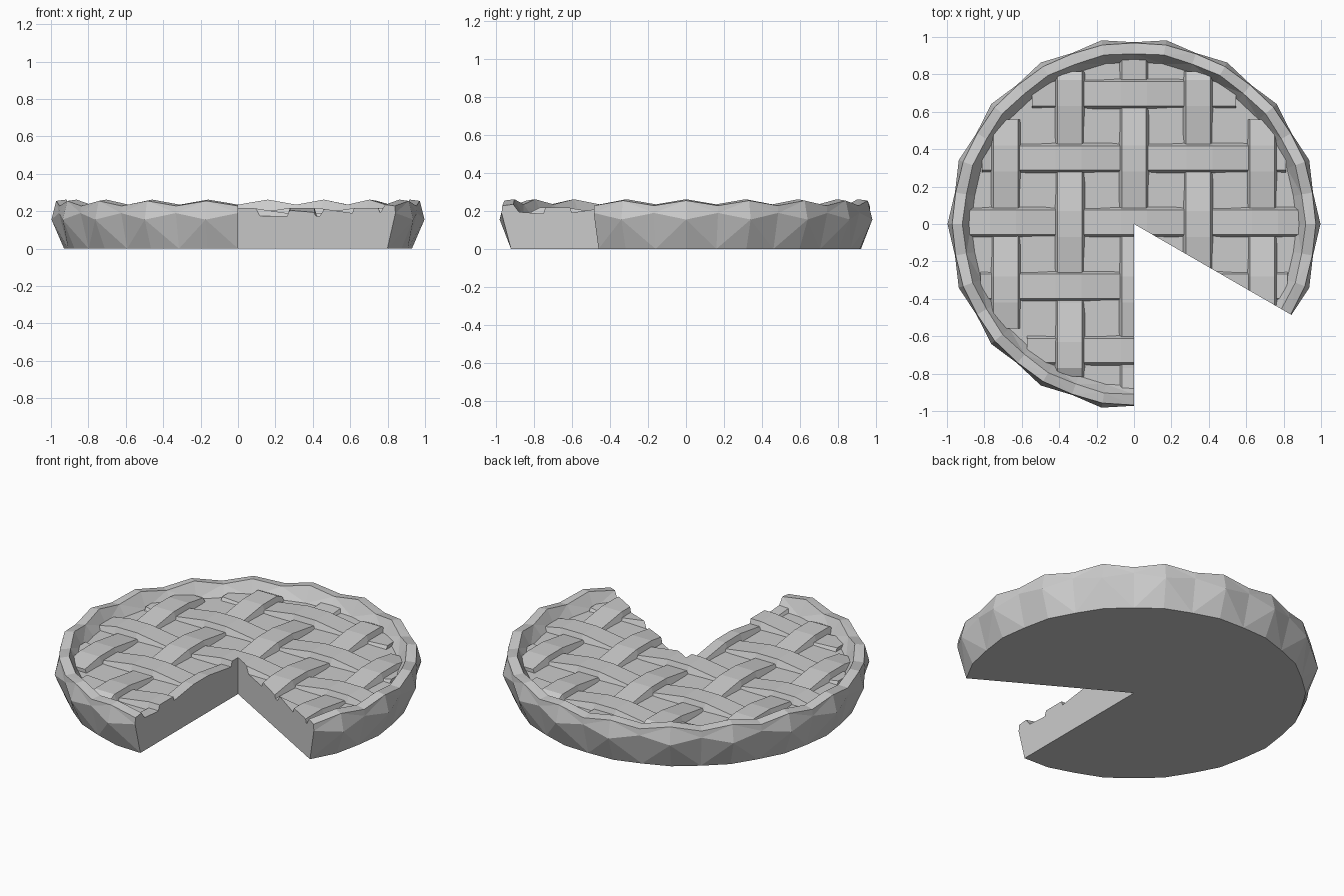
import bpy, bmesh
from math import sin, cos, radians, sqrt

cube = bpy.data.objects.get("Cube")
if cube:
    bpy.data.objects.remove(cube, do_unlink=True)

# Single baked-pastry grey
pastry = bpy.data.materials.new("pastry_grey")
pastry.use_nodes = True
GREY = (0.6, 0.6, 0.6, 1)
pastry.diffuse_color = GREY
pastry.node_tree.nodes["Principled BSDF"].inputs["Base Color"].default_value = GREY


def make_object(name, bm):
    bmesh.ops.recalc_face_normals(bm, faces=bm.faces)
    mesh = bpy.data.meshes.new(name)
    bm.to_mesh(mesh)
    bm.free()
    mesh.materials.append(pastry)
    obj = bpy.data.objects.new(name, mesh)
    bpy.context.collection.objects.link(obj)
    return obj


def polar(r, degrees, z):
    # Angle runs from the front round by the right-hand side
    t = radians(degrees)
    return (-r * sin(t), -r * cos(t), z)


# Crust and filling: a crimped profile swept round, leaving one slice open
STEP, COUNT = 10, 30
FILL_Z = 0.175
VALLEY = [(0.922, 0), (0.972, 0.19), (0.968, 0.228), (0.91, 0.235), (0.865, FILL_Z)]
PEAK = [(0.93, 0), (0.997, 0.155), (0.972, 0.255), (0.918, 0.262), (0.87, FILL_Z)]

bm = bmesh.new()
columns = [[bm.verts.new(polar(r, k * STEP, z)) for r, z in (PEAK if k % 2 else VALLEY)]
           for k in range(COUNT + 1)]
base_centre = bm.verts.new((0, 0, 0))
fill_centre = bm.verts.new((0, 0, FILL_Z))
for k in range(COUNT):
    a, b = columns[k], columns[k + 1]
    if k % 2:
        a, b = b, a
    # Lower wall folds into triangles, with the ridge at the crimp peaks
    bm.faces.new((a[0], b[0], b[1]))
    bm.faces.new((a[0], b[1], a[1]))
    for i in range(1, 4):
        bm.faces.new((a[i], b[i], b[i + 1]))
        bm.faces.new((a[i], b[i + 1], a[i + 1]))
    bm.faces.new((a[4], b[4], fill_centre))
    bm.faces.new((a[0], b[0], base_centre))
for end in (columns[0], columns[-1]):
    bm.faces.new(end + [fill_centre, base_centre])
make_object("pie_crust", bm)

# Wedge that trims the lattice to the open slice
bm = bmesh.new()
outline = [(0, 0), polar(2, 0, 0)[:2], polar(2, 300, 0)[:2]]
low = [bm.verts.new((x, y, -1)) for x, y in outline]
high = [bm.verts.new((x, y, 1)) for x, y in outline]
bm.faces.new(low)
bm.faces.new(high)
for i in range(3):
    j = (i + 1) % 3
    bm.faces.new((low[i], low[j], high[j], high[i]))
wedge = make_object("slice_cutter", bm)
wedge.hide_render = True

# Woven lattice strips
GAP = 0.35
OVER, UNDER, BOTTOM = 0.218, 0.187, 0.16
TOP_HALF, FOOT_HALF, FLAT = 0.065, 0.085, 0.07


def lattice_strip(name, index, across):
    offset = index * GAP * 0.98 + 0.01 * across
    reach = sqrt(0.885 ** 2 - offset ** 2)
    # Strip rises over and dips under at alternate crossings
    stations = []
    for j in range(-2, 3):
        over = ((index + j) % 2 == 0) == across
        for side in (-FLAT, FLAT):
            s = j * GAP + side
            if abs(s) < reach - 0.04:
                stations.append((s, OVER if over else UNDER))
    stations = [(-reach, 0.195)] + stations + [(reach, 0.195)]
    bm = bmesh.new()
    rings = []
    for s, z in stations:
        section = [(-FOOT_HALF, BOTTOM), (-TOP_HALF, z), (TOP_HALF, z), (FOOT_HALF, BOTTOM)]
        rings.append([bm.verts.new((s, offset + w, h) if across else (offset + w, s, h))
                      for w, h in section])
    for a, b in zip(rings, rings[1:]):
        for i in range(4):
            j = (i + 1) % 4
            bm.faces.new((a[i], a[j], b[j], b[i]))
    bm.faces.new(rings[0])
    bm.faces.new(rings[-1])
    obj = make_object(name, bm)
    cut = obj.modifiers.new("open_slice", 'BOOLEAN')
    cut.operation, cut.solver, cut.object = 'DIFFERENCE', 'EXACT', wedge
    return obj


strips = []
for index in range(-2, 3):
    strips.append(lattice_strip(f"cross_strip_{index + 3}", index, True))
    strips.append(lattice_strip(f"long_strip_{index + 3}", index, False))

# Keep the trimmed strips and drop the cutter
graph = bpy.context.evaluated_depsgraph_get()
trimmed = [bpy.data.meshes.new_from_object(s.evaluated_get(graph)) for s in strips]
for strip, mesh in zip(strips, trimmed):
    strip.modifiers.clear()
    strip.data = mesh
bpy.data.objects.remove(wedge, do_unlink=True)
